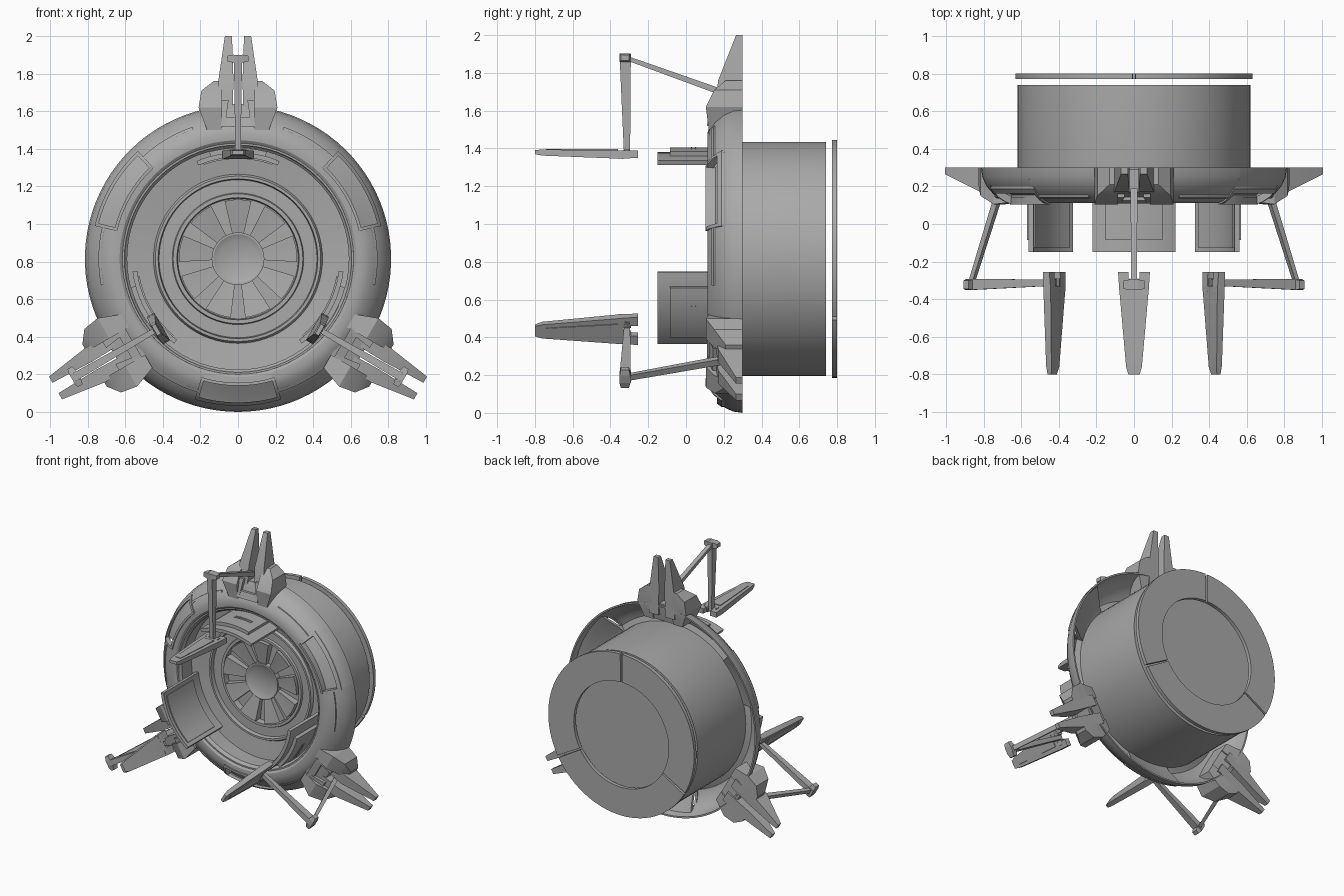
import bpy, bmesh
from math import radians, cos, sin
from mathutils import Matrix, Vector

cube = bpy.data.objects.get("Cube")
if cube:
    bpy.data.objects.remove(cube, do_unlink=True)

CZ = 0.815  # height of the hub axis
grey = bpy.data.materials.new("hull_grey")
grey.use_nodes = True
grey.diffuse_color = (0.4, 0.4, 0.4, 1)
grey.node_tree.nodes["Principled BSDF"].inputs["Base Color"].default_value = (0.4, 0.4, 0.4, 1)
made = []


def finish(name, bm, matrix=None):
    if matrix:
        bm.transform(matrix)
    bmesh.ops.recalc_face_normals(bm, faces=bm.faces)
    mesh = bpy.data.meshes.new(name)
    bm.to_mesh(mesh)
    bm.free()
    mesh.materials.append(grey)
    ob = bpy.data.objects.new(name, mesh)
    bpy.context.collection.objects.link(ob)
    made.append(ob)


def sweep(name, profile, start=0, end=360):
    """Turn a closed (radius, y) profile about the hub axis."""
    bm = bmesh.new()
    full = end - start == 360
    n = 72 if full else max(2, round((end - start) / 4))
    rings = []
    for i in range(n if full else n + 1):
        a = radians(start + (end - start) * i / n)
        rings.append([bm.verts.new((r * cos(a), y, CZ + r * sin(a))) for r, y in profile])
    m = len(profile)
    for i in range(n):
        p, q = rings[i], rings[(i + 1) % len(rings)]
        for j in range(m):
            k = (j + 1) % m
            bm.faces.new((p[j], p[k], q[k], q[j]))
    if not full:
        bm.faces.new(rings[0])
        bm.faces.new(rings[-1])
    bmesh.ops.remove_doubles(bm, verts=bm.verts, dist=1e-5)
    finish(name, bm)


def slab(name, r0, r1, y0, y1, start, end):
    sweep(name, [(r0, y0), (r1, y0), (r1, y1), (r0, y1)], start, end)


def loft(name, axis, sections, matrix, flip=1):
    """Hull of rectangles (position, a0, a1, b0, b1) strung along an axis."""
    bm = bmesh.new()
    for pos, a0, a1, b0, b1 in sections:
        for a in (a0, a1):
            for b in (b0, b1):
                co = [a, b]
                co.insert(axis, pos)
                bm.verts.new((co[0] * flip, co[1], co[2]))
    bmesh.ops.convex_hull(bm, input=bm.verts)
    bmesh.ops.dissolve_limit(bm, angle_limit=0.01, verts=bm.verts, edges=bm.edges)
    finish(name, bm, matrix)


# Drum with its stepped front recess
sweep("drum", [(0, .74), (.62, .74), (.62, .15), (.615, .125), (.605, .125), (.6, .14),
               (.59, .15), (.59, .27), (.45, .29), (.44, .27), (.425, .27), (.42, .3),
               (.35, .3), (.345, .285), (.325, .285), (.32, .33), (0, .33)])

# Turbine blades and hub
for i in range(9):
    mid = 90 + 40 * i
    sweep("turbine_blade", [(.135, .30), (.315, .27), (.315, .335), (.135, .335)], mid - 13, mid + 13)
sweep("hub", [(0, .31), (.1, .305), (.13, .29), (.14, .29), (.14, .335), (0, .335)])

# Hollow collar, sunk in where the windows sit
front = [(.61, .13), (.63, .115), (.665, .113), (.70, .125), (.745, .155), (.785, .2), (.808, .25), (.815, .3)]
back = [(.803, .3), (.79, .25), (.77, .21), (.735, .172), (.695, .145), (.66, .133), (.61, .15)]
sunk = [(.61, .13), (.63, .115), (.672, .113), (.672, .155), (.745, .205), (.772, .22), (.775, .19), (.79, .21),
        (.808, .25), (.815, .3), (.803, .3), (.79, .25), (.74, .225), (.66, .17), (.61, .15)]
for mid in (30, 150, 270):
    sweep("window_recess", sunk, mid - 16, mid + 16)
    sweep("collar", front + back, mid + 16, mid + 104)
    # Window frame
    sweep("window_frame_inner", [(.66, .104), (.676, .104), (.676, .14), (.66, .14)], mid - 17, mid + 17)
    sweep("window_frame_outer", [(.765, .163), (.783, .187), (.783, .21), (.765, .2)], mid - 17, mid + 17)
    for s in (-1, 1):
        edge = mid + s * 16.4
        sweep("window_frame_side", [(.66, .104), (.70, .115), (.745, .143), (.783, .187),
                                    (.78, .215), (.74, .18), (.66, .14)], edge - .7, edge + .7)
        # Raised trim line beside each window
        trim = mid + s * 28.5
        sweep("trim_line", [(.728, .135), (.743, .145), (.743, .165), (.728, .155)], trim - 12.5, trim + 12.5)

# Curved guard panels and the split rear ring
for mid in (90, 210, 330):
    slab("guard_panel", .54, .565, -.15, .285, mid - 23, mid + 23)
    slab("guard_outer_plate", .563, .59, -.085, .2, mid - 15, mid + 15)
    slab("guard_inner_plate", .532, .542, -.125, .2, mid - 20, mid + 20)
    for y in (.03, .05):
        slab("guard_rib", .588, .594, y - .003, y + .003, mid - 9, mid + 5)
    slab("rear_ring", .41, .63, .772, .8, mid + .8, mid + 119.2)

# Horned mounts with folding legs, modelled at the top and turned into place
for turn in (0, 120, -120):
    side = (turn > 0) - (turn < 0)
    M = (Matrix.Translation((0, 0, CZ)) @ Matrix.Rotation(radians(turn), 4, 'Y')
         @ Matrix.Translation((side * .11, 0, -CZ)))
    for s in (-1, 1):
        loft("mount_horn", 2, [(2.0, .032, .07, .265, .3), (1.76, .024, .105, .17, .3),
                               (1.55, .03, .11, .15, .3)], M, s)
        loft("mount_shoulder", 2, [(1.76, .09, .13, .21, .3), (1.71, .085, .195, .15, .3),
                                   (1.62, .085, .21, .105, .3), (1.5, .085, .165, .12, .28)], M, s)
        loft("mount_cheek", 2, [(1.66, .05, .09, .14, .25), (1.52, .07, .09, .11, .25)], M, s)
        loft("foot_prong", 1, [(-.255, .03, .085, 1.35, 1.388), (-.36, .03, .078, 1.345, 1.39)], M, s)
        loft("knee_cap", 0, [(.022, -.352, -.295, 1.858, 1.902), (.055, -.345, -.302, 1.865, 1.895)], M, s)
        loft("ankle_cap", 0, [(.018, -.335, -.29, 1.35, 1.385), (.055, -.325, -.3, 1.355, 1.395)], M, s)
    loft("mount_base", 2, [(1.64, -.05, .05, .17, .29), (1.6, -.08, .08, .15, .29), (1.5, -.09, .09, .13, .27)], M)
    loft("mount_sill", 2, [(1.57, -.075, .075, .125, .2), (1.52, -.085, .085, .11, .2)], M)
    loft("upper_link", 1, [(.19, -.018, .018, 1.68, 1.715), (-.33, -.016, .016, 1.872, 1.896)], M)
    loft("lower_link", 2, [(1.9, -.022, .022, -.352, -.292), (1.36, -.014, .014, -.328, -.296)], M)
    loft("foot", 1, [(-.33, -.08, .08, 1.345, 1.39), (-.76, -.042, .042, 1.362, 1.394),
                     (-.8, -.03, .03, 1.37, 1.392)], M)
    loft("foot_ridge", 1, [(-.36, -.045, .045, 1.38, 1.396), (-.74, -.022, .022, 1.38, 1.398)], M)

# Smooth the round parts, keep hard edges
bpy.ops.object.select_all(action='DESELECT')
for ob in made:
    ob.select_set(True)
bpy.context.view_layer.objects.active = made[0]
bpy.ops.object.shade_smooth_by_angle(angle=radians(25))
